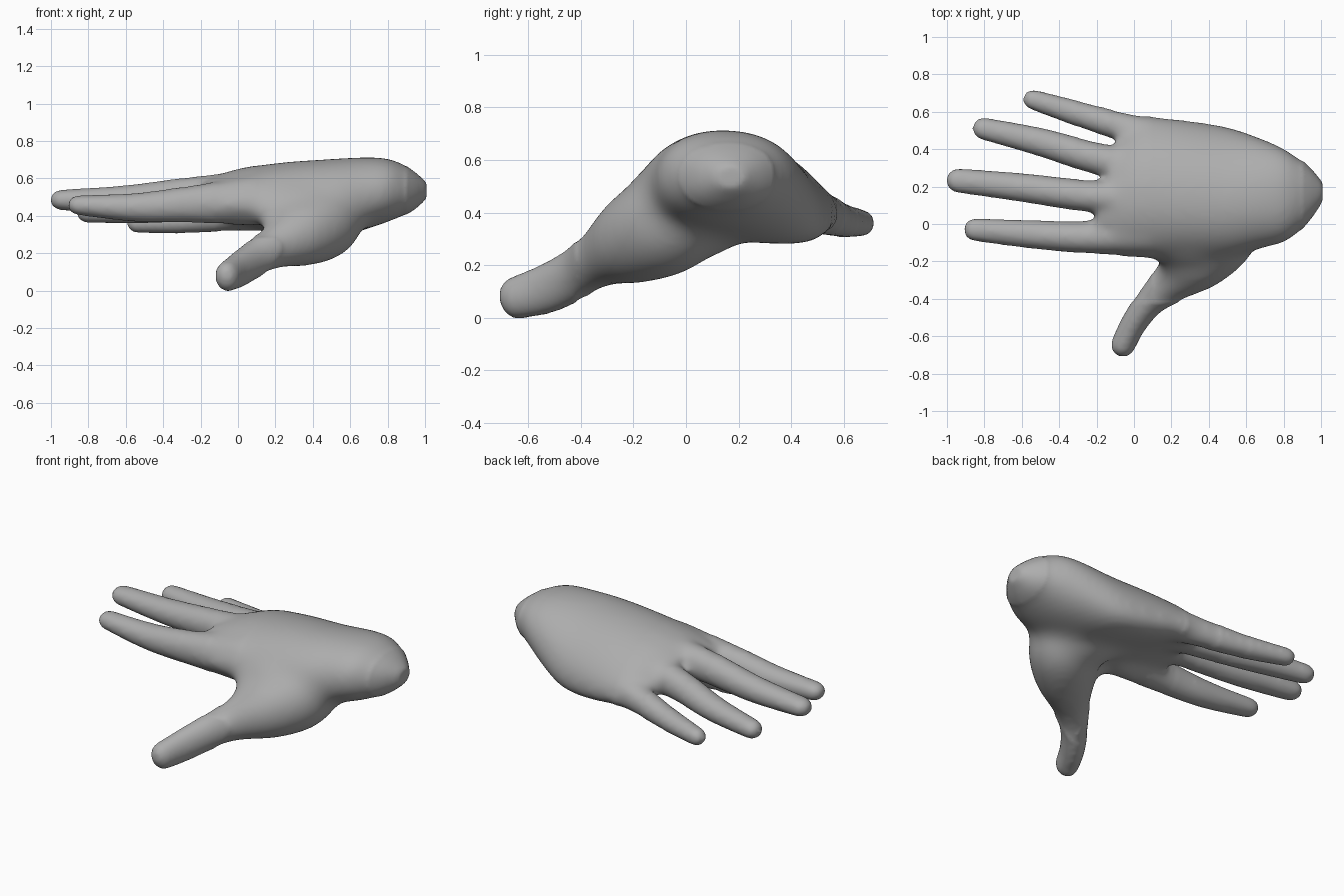
import bpy, bmesh, math
from mathutils import Vector

if "Cube" in bpy.data.objects:
    bpy.data.objects.remove(bpy.data.objects["Cube"])

SIDES = 24
STEPS = 6


def spline(rows):
    """Smoothly resample a list of equal-length number rows."""
    pts = [rows[0]] + rows + [rows[-1]]
    out = []
    for i in range(1, len(pts) - 2):
        p0, p1, p2, p3 = pts[i - 1:i + 3]
        for k in range(STEPS):
            t = k / STEPS
            out.append([0.5 * (2 * b + (c - a) * t + (2 * a - 5 * b + 4 * c - d) * t * t
                               + (3 * b - a - 3 * c + d) * t ** 3)
                        for a, b, c, d in zip(p0, p1, p2, p3)])
    out.append(rows[-1])
    return out


def loft(bm, rings):
    """Skin closed rings of points and cap both ends."""
    loops = [[bm.verts.new(p) for p in ring] for ring in rings]
    for a, b in zip(loops, loops[1:]):
        for i in range(SIDES):
            j = (i + 1) % SIDES
            bm.faces.new((a[i], a[j], b[j], b[i]))
    bm.faces.new(loops[0][::-1])
    bm.faces.new(loops[-1])


def digit(bm, rows):
    """Tube with a rounded tip; rows are x, y, z, half width, half height."""
    path = spline(rows)
    tip = path[0]
    axis = (Vector(path[1][:3]) - Vector(tip[:3])).normalized()
    cap = []
    for deg in (80, 60, 40, 20):
        s, c = math.sin(math.radians(deg)), math.cos(math.radians(deg))
        p = Vector(tip[:3]) - axis * s * tip[3]
        cap.append([*p, tip[3] * c, tip[4] * c])
    path = cap + path
    rings = []
    for i, row in enumerate(path):
        a, b = path[max(i - 1, 0)], path[min(i + 1, len(path) - 1)]
        d = (Vector(b[:3]) - Vector(a[:3])).normalized()
        side = d.cross(Vector((0, 0, 1))).normalized()
        up = side.cross(d)
        rings.append([Vector(row[:3]) + side * row[3] * math.cos(t) + up * row[4] * math.sin(t)
                      for t in (2 * math.pi * k / SIDES for k in range(SIDES))])
    loft(bm, rings)


def palm(bm, rows):
    """Arched sections: x, y, z, half width, half height, slope, arch, skew."""
    rings = []
    for x, y, z, a, b, slope, arch, skew in spline(rows):
        ring = []
        for k in range(SIDES):
            t = 2 * math.pi * k / SIDES
            c, s = math.cos(t), math.sin(t)
            u = a * math.copysign(abs(c) ** 0.9, c)
            v = b * math.copysign(abs(s) ** 0.9, s)
            ring.append((x + skew * u, y + u, z + slope * u + arch * u * u + v))
        rings.append(ring)
    loft(bm, rings)


bm = bmesh.new()

# Palm, back of the hand and rounded wrist
palm(bm, [
    (-0.16, 0.19, 0.505, 0.32, 0.08, -0.07, -0.8, 0.3),
    (0.00, 0.20, 0.52, 0.38, 0.13, -0.10, -0.7, 0.15),
    (0.25, 0.19, 0.505, 0.375, 0.182, -0.13, -0.6, 0),
    (0.50, 0.17, 0.50, 0.355, 0.205, -0.12, -0.55, 0),
    (0.68, 0.165, 0.522, 0.30, 0.195, -0.06, -0.35, 0),
    (0.82, 0.15, 0.54, 0.25, 0.168, 0.0, 0, 0),
    (0.93, 0.16, 0.535, 0.155, 0.112, 0, 0, 0),
    (1.008, 0.17, 0.535, 0.055, 0.045, 0, 0, 0),
])

# Index finger
digit(bm, [(-0.85, -0.03, 0.457, 0.062, 0.054), (-0.55, -0.055, 0.445, 0.076, 0.077),
           (-0.25, -0.07, 0.462, 0.088, 0.1), (0.1, -0.05, 0.48, 0.12, 0.14)])
# Middle finger
digit(bm, [(-0.94, 0.232, 0.485, 0.066, 0.056), (-0.6, 0.195, 0.488, 0.077, 0.076),
           (-0.25, 0.15, 0.515, 0.086, 0.094), (0.1, 0.13, 0.53, 0.1, 0.12)])
# Ring finger
digit(bm, [(-0.805, 0.51, 0.418, 0.06, 0.056), (-0.5, 0.438, 0.432, 0.076, 0.072),
           (-0.2, 0.35, 0.465, 0.086, 0.09), (0.1, 0.29, 0.49, 0.1, 0.11)])
# Little finger
digit(bm, [(-0.54, 0.665, 0.36, 0.054, 0.052), (-0.3, 0.59, 0.37, 0.068, 0.066),
           (-0.08, 0.525, 0.395, 0.078, 0.082), (0.18, 0.46, 0.42, 0.09, 0.1)])
# Thumb and its fleshy base
digit(bm, [(-0.058, -0.645, 0.076, 0.066, 0.082), (0.0, -0.53, 0.11, 0.07, 0.095),
           (0.09, -0.41, 0.17, 0.082, 0.102), (0.2, -0.31, 0.235, 0.12, 0.125),
           (0.34, -0.19, 0.30, 0.18, 0.18), (0.47, -0.05, 0.37, 0.2, 0.2),
           (0.55, 0.05, 0.45, 0.15, 0.15)])
# Web between thumb and index finger, filling the side up to the knuckle
digit(bm, [(0.21, -0.2, 0.36, 0.08, 0.09), (0.32, -0.21, 0.37, 0.11, 0.11),
           (0.45, -0.13, 0.4, 0.12, 0.12), (0.55, -0.03, 0.44, 0.12, 0.12)])
digit(bm, [(0.17, -0.125, 0.43, 0.09, 0.1), (0.32, -0.125, 0.46, 0.1, 0.11),
           (0.5, -0.06, 0.48, 0.1, 0.12)])
# Heel of the palm
digit(bm, [(0.25, 0.1, 0.4, 0.11, 0.09), (0.42, 0.09, 0.375, 0.14, 0.145),
           (0.58, 0.08, 0.45, 0.13, 0.14)])

bmesh.ops.recalc_face_normals(bm, faces=bm.faces)
mesh = bpy.data.meshes.new("hand")
bm.to_mesh(mesh)
bm.free()
hand = bpy.data.objects.new("hand", mesh)
bpy.context.collection.objects.link(hand)

# Fuse the parts into one soft skin
fuse = hand.modifiers.new("fuse", 'REMESH')
fuse.mode = 'VOXEL'
fuse.voxel_size = 0.016
soften = hand.modifiers.new("soften", 'SMOOTH')
soften.factor = 0.5
soften.iterations = 8
graph = bpy.context.evaluated_depsgraph_get()
skin_mesh = bpy.data.meshes.new_from_object(hand.evaluated_get(graph))
hand.modifiers.clear()
hand.data = skin_mesh

# Blend the palm, knuckles and thumb base further than the slim fingers
bm = bmesh.new()
bm.from_mesh(skin_mesh)
for limit, rounds in ((-0.3, 6), (-0.12, 15), (0.1, 30)):
    zone = [v for v in bm.verts if v.co.x > limit and v.co.y > -0.42 and v.co.x < 0.9]
    for _ in range(rounds):
        bmesh.ops.smooth_vert(bm, verts=zone, factor=0.5,
                              use_axis_x=True, use_axis_y=True, use_axis_z=True)
for f in bm.faces:
    f.smooth = True
    f.material_index = 0
bm.to_mesh(skin_mesh)
bm.free()

# Skin colour
skin = bpy.data.materials.new("plain grey")
skin.diffuse_color = (0.42, 0.42, 0.42, 1)
skin.use_nodes = True
skin.node_tree.nodes["Principled BSDF"].inputs["Base Color"].default_value = skin.diffuse_color
skin_mesh.materials.clear()
skin_mesh.materials.append(skin)
